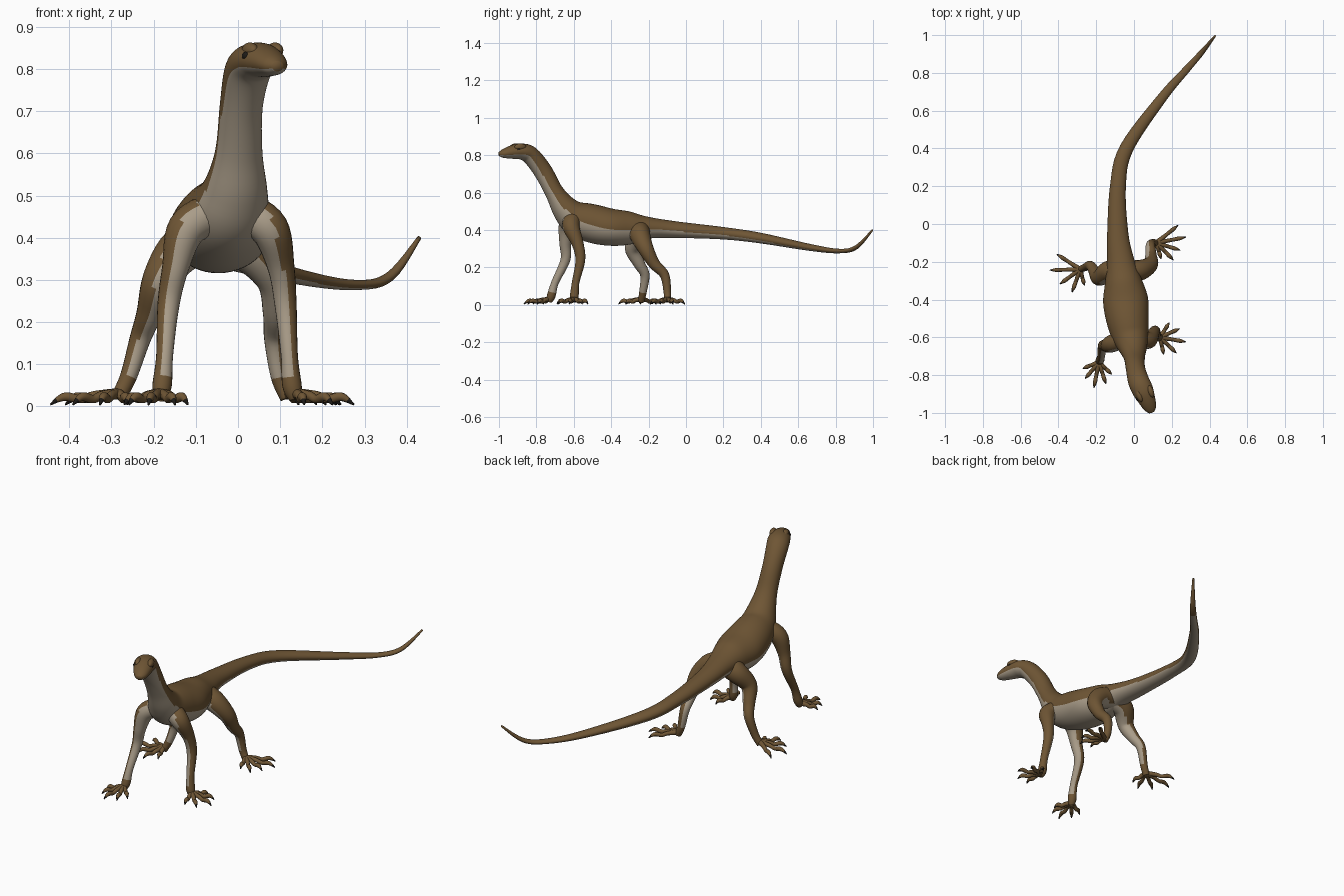
import bpy, bmesh, math
from mathutils import Vector

if "Cube" in bpy.data.objects:
    bpy.data.objects.remove(bpy.data.objects["Cube"])


def material(name, rgb):
    m = bpy.data.materials.new(name)
    m.diffuse_color = (*rgb, 1)
    m.use_nodes = True
    m.node_tree.nodes["Principled BSDF"].inputs["Base Color"].default_value = m.diffuse_color
    return m


MATS = [material("brown_hide", (0.158, 0.092, 0.035)),
        material("pale_belly", (0.40, 0.335, 0.25)),
        material("dark_claw", (0.012, 0.010, 0.008))]
BROWN, PALE, DARK = range(3)
Z, Y = Vector((0, 0, 1)), Vector((0, 1, 0))


def spline(keys, steps):
    """Catmull-Rom samples through key tuples of any length."""
    k = [keys[0]] + list(keys) + [keys[-1]]
    out = []
    for i in range(1, len(k) - 2):
        for s in range(steps):
            t = s / steps
            out.append([0.5 * (2 * b + (c - a) * t + (2 * a - 5 * b + 4 * c - d) * t * t
                               + (3 * b - a - 3 * c + d) * t ** 3)
                        for a, b, c, d in zip(k[i - 1], k[i], k[i + 1], k[i + 2])])
    return out + [list(keys[-1])]


def tube(bm, keys, steps, n, ref, colour):
    """Loft ellipses (x, y, z, half width, half height) along a path."""
    pts = spline(keys, steps)
    pos = [Vector(p[:3]) for p in pts]
    rings, dirs = [], []
    for i, p in enumerate(pts):
        tan = (pos[min(i + 1, len(pos) - 1)] - pos[max(i - 1, 0)]).normalized()
        side = tan.cross(ref).normalized()
        up = side.cross(tan)
        ang = [2 * math.pi * j / n for j in range(n)]
        rings.append([bm.verts.new(pos[i] + side * math.cos(a) * p[3] + up * math.sin(a) * p[4])
                      for a in ang])
        dirs.append([side * math.cos(a + math.pi / n) + up * math.sin(a + math.pi / n) for a in ang])
    for i in range(len(rings) - 1):
        for j in range(n):
            k = (j + 1) % n
            f = bm.faces.new((rings[i][j], rings[i][k], rings[i + 1][k], rings[i + 1][j]))
            f.material_index = colour(pts[i], i / (len(rings) - 1),
                                      math.sin(2 * math.pi * (j + 0.5) / n), dirs[i][j])
    for ring, u in ((rings[0], 0), (rings[-1], 1)):
        f = bm.faces.new(ring)
        f.material_index = colour(pts[-1 if u else 0], u, 1, Z)


def finish(bm, name):
    bmesh.ops.recalc_face_normals(bm, faces=bm.faces)
    for f in bm.faces:
        f.smooth = True
    me = bpy.data.meshes.new(name)
    bm.to_mesh(me)
    bm.free()
    for m in MATS:
        me.materials.append(m)
    ob = bpy.data.objects.new(name, me)
    bpy.context.collection.objects.link(ob)
    return ob


# Head, neck, trunk and tail in one loft
front_half = [(.094, -.998, .806, .014, .012), (.086, -.975, .809, .033, .024),
              (.068, -.93, .817, .046, .036), (.046, -.88, .82, .056, .043),
              (.024, -.83, .798, .056, .048), (.008, -.765, .715, .051, .05),
              (.002, -.705, .605, .056, .05), (-.006, -.65, .52, .076, .07),
              (-.02, -.59, .465, .097, .092), (-.035, -.5, .435, .113, .103)]
back_half = [(-.045, -.4, .415, .119, .099), (-.057, -.3, .411, .097, .088),
             (-.07, -.2, .412, .073, .058), (-.086, -.05, .402, .056, .044),
             (-.085, .2, .383, .042, .033), (-.04, .4, .357, .037, .028),
             (.15, .67, .306, .026, .018), (.28, .82, .288, .019, .012),
             (.36, .91, .308, .014, .011), (.43, .997, .4, .005, .005)]


def belly(p, u, s, d):
    # The pale underside narrows toward the head and fades out along the tail
    y = p[1]
    limit = -.07 - min(.28, 1.2 * max(0, -.55 - y)) - .5 * max(0, y + .3)
    return PALE if s < limit and y < .85 else BROWN


bm = bmesh.new()
tube(bm, front_half + back_half, 6, 48, Z, belly)
finish(bm, "body")


# Brows and eyes, placed either side of the turned head axis
def ball(name, loc, scale, mat):
    b = bmesh.new()
    bmesh.ops.create_uvsphere(b, u_segments=16, v_segments=10, radius=1)
    for f in b.faces:
        f.material_index = mat
    ob = finish(b, name)
    ob.location, ob.scale, ob.rotation_euler = loc, scale, (0, 0, math.radians(22))


across, head = Vector((.92, .38, 0)), Vector((.058, -.91, .831))
for s, label in ((-1, "left"), (1, "right")):
    ball(label + "_eye", head + across * s * .043, (.009, .012, .010), DARK)
    ball(label + "_brow", head + across * s * .032 + Vector((0, .012, .013)), (.017, .034, .019), BROWN)

# Shared leg measures: joint heights, joint radii, toe lengths
FRONT = ((.46, .42, .33, .24, .12, .05, .018), (.048, .046, .032, .026, .02, .023, .016),
         (.09, .113, .138, .12, .092))
HIND = ((.40, .37, .30, .22, .16, .07, .02), (.058, .055, .042, .031, .025, .02, .018),
        (.148, .16, .132, .128, .087))
TOE = ((0, .03, .014), (.35, .026, .011), (.55, .017, .01), (.75, .023, .011),
       (.87, .018, .008), (1, .004, .002))


def leg(name, s, kind, joints, heading, spread):
    """Leg through joint x, y points, with a fan of five toes around a heading."""
    heights, radii, lengths = kind
    bm = bmesh.new()
    inner = Vector((-s, -.35, 0))
    tube(bm, [(x, y, z, r, r) for (x, y), z, r in zip(joints, heights, radii)], 6, 20, Y,
         lambda p, u, a, d: PALE if d.dot(inner) > .12 and p[2] > .075 else BROWN)
    bx, by = joints[-1]
    # Arched toes ending in dark hooked claws
    for i, length in enumerate(lengths):
        a = math.radians(heading - s * spread * (i / 2 - 1))
        tube(bm, [(bx + t * length * math.cos(a), by + t * length * math.sin(a), z, r, r)
                  for t, z, r in TOE], 4, 10, Z,
             lambda p, u, a, d: DARK if u > .84 else BROWN)
    finish(bm, name)


leg("right_front_leg", 1, FRONT, [(.02, -.6), (.075, -.615), (.102, -.58), (.113, -.565),
                                  (.122, -.59), (.128, -.597), (.138, -.6)], -10, 68)
leg("left_front_leg", -1, FRONT, [(-.06, -.61), (-.122, -.635), (-.148, -.645), (-.165, -.645),
                                  (-.174, -.7), (-.18, -.72), (-.186, -.732)], 259, 58)
leg("right_hind_leg", 1, HIND, [(-.04, -.25), (.03, -.245), (.085, -.215), (.09, -.17),
                                (.087, -.115), (.098, -.1), (.118, -.1)], -17, 56)
leg("left_hind_leg", -1, HIND, [(-.07, -.25), (-.135, -.25), (-.185, -.285), (-.21, -.25),
                                (-.232, -.22), (-.26, -.23), (-.285, -.24)], 216, 69)
